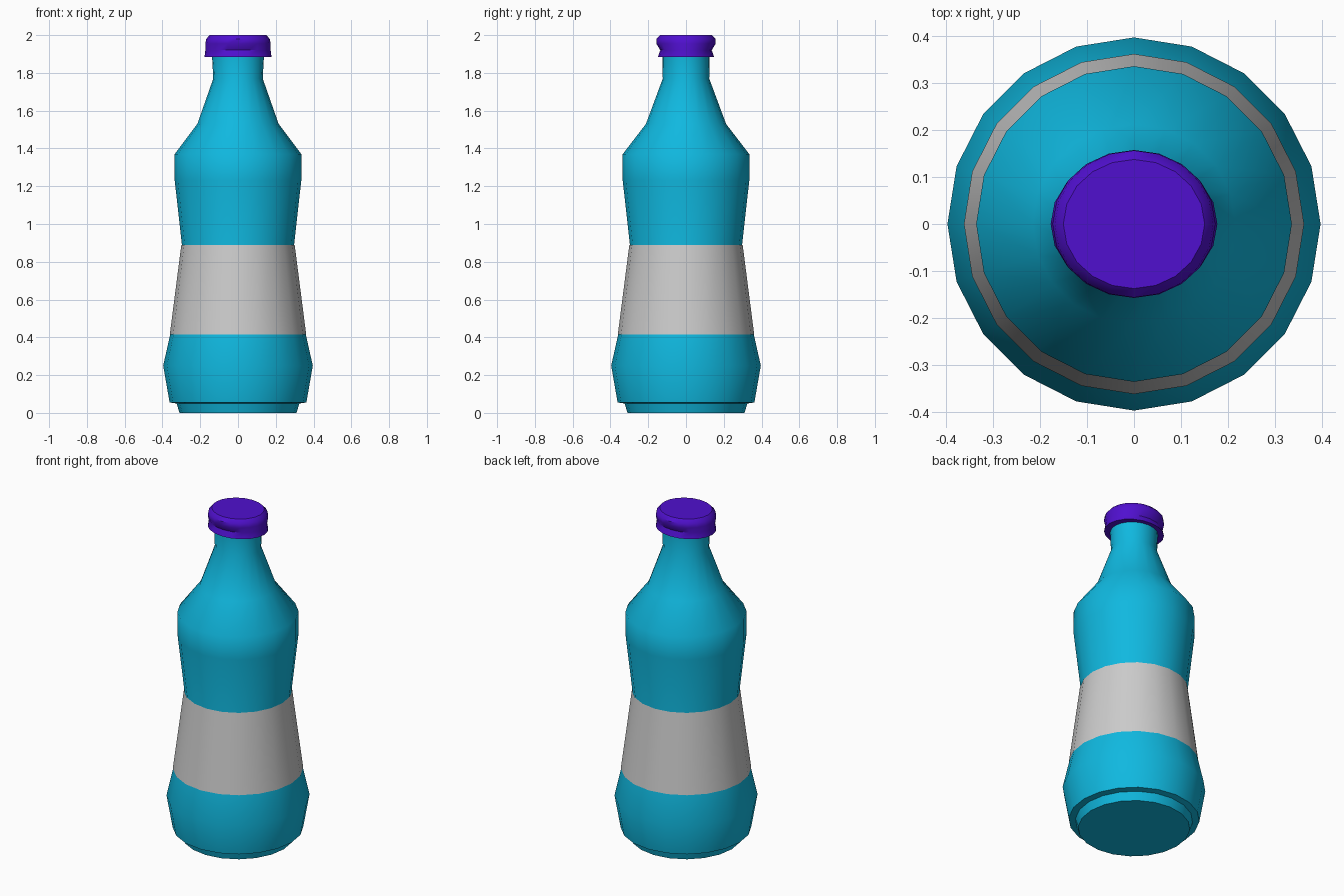
import bpy, bmesh, math

if "Cube" in bpy.data.objects:
    bpy.data.objects.remove(bpy.data.objects["Cube"])

SIDES = 20

def material(name, rgb):
    m = bpy.data.materials.new(name)
    m.diffuse_color = (*rgb, 1)
    m.use_nodes = True
    m.node_tree.nodes["Principled BSDF"].inputs["Base Color"].default_value = m.diffuse_color
    return m

def lathe(name, profile, mat=None, smooth=50, closed=True):
    """Stack 20-sided rings given as (x radius, y radius, z)."""
    bm = bmesh.new()
    rings = []
    for rx, ry, z in profile:
        rings.append([bm.verts.new((rx * math.cos(a), ry * math.sin(a), z))
                      for a in (math.tau * i / SIDES for i in range(SIDES))])
    for lo, hi in zip(rings, rings[1:]):
        for i in range(SIDES):
            j = (i + 1) % SIDES
            bm.faces.new((lo[i], lo[j], hi[j], hi[i]))
    if closed:
        bm.faces.new(rings[0][::-1])
        bm.faces.new(rings[-1])
    me = bpy.data.meshes.new(name)
    bm.to_mesh(me)
    bm.free()
    ob = bpy.data.objects.new(name, me)
    bpy.context.collection.objects.link(ob)
    if mat:
        me.materials.append(mat)
    bpy.ops.object.select_all(action='DESELECT')
    ob.select_set(True)
    bpy.context.view_layer.objects.active = ob
    bpy.ops.object.shade_smooth_by_angle(angle=math.radians(smooth))
    return ob

blue = material("bottle_blue", (0.005, 0.48, 0.74))
purple = material("cap_purple", (0.08, 0.005, 0.62))

# Bottle body with stepped foot, waist, shoulder and slightly oval neck
lathe("bottle_body", [
    (0.31, 0.31, 0.0), (0.325, 0.325, 0.05), (0.362, 0.362, 0.055),
    (0.396, 0.396, 0.25), (0.358, 0.358, 0.42), (0.297, 0.297, 0.89),
    (0.335, 0.335, 1.23), (0.335, 0.335, 1.37), (0.215, 0.212, 1.53),
    (0.131, 0.123, 1.77), (0.138, 0.125, 1.90)], blue)

# Grey label wrapped around the waist
lathe("label", [(0.361, 0.361, 0.415), (0.300, 0.300, 0.89)], closed=False)

# Oval cap, pinched at front and back
lathe("cap", [
    (0.177, 0.149, 1.885), (0.173, 0.136, 1.92), (0.173, 0.157, 1.955),
    (0.168, 0.156, 1.98), (0.15, 0.137, 2.0)], purple, 40)
